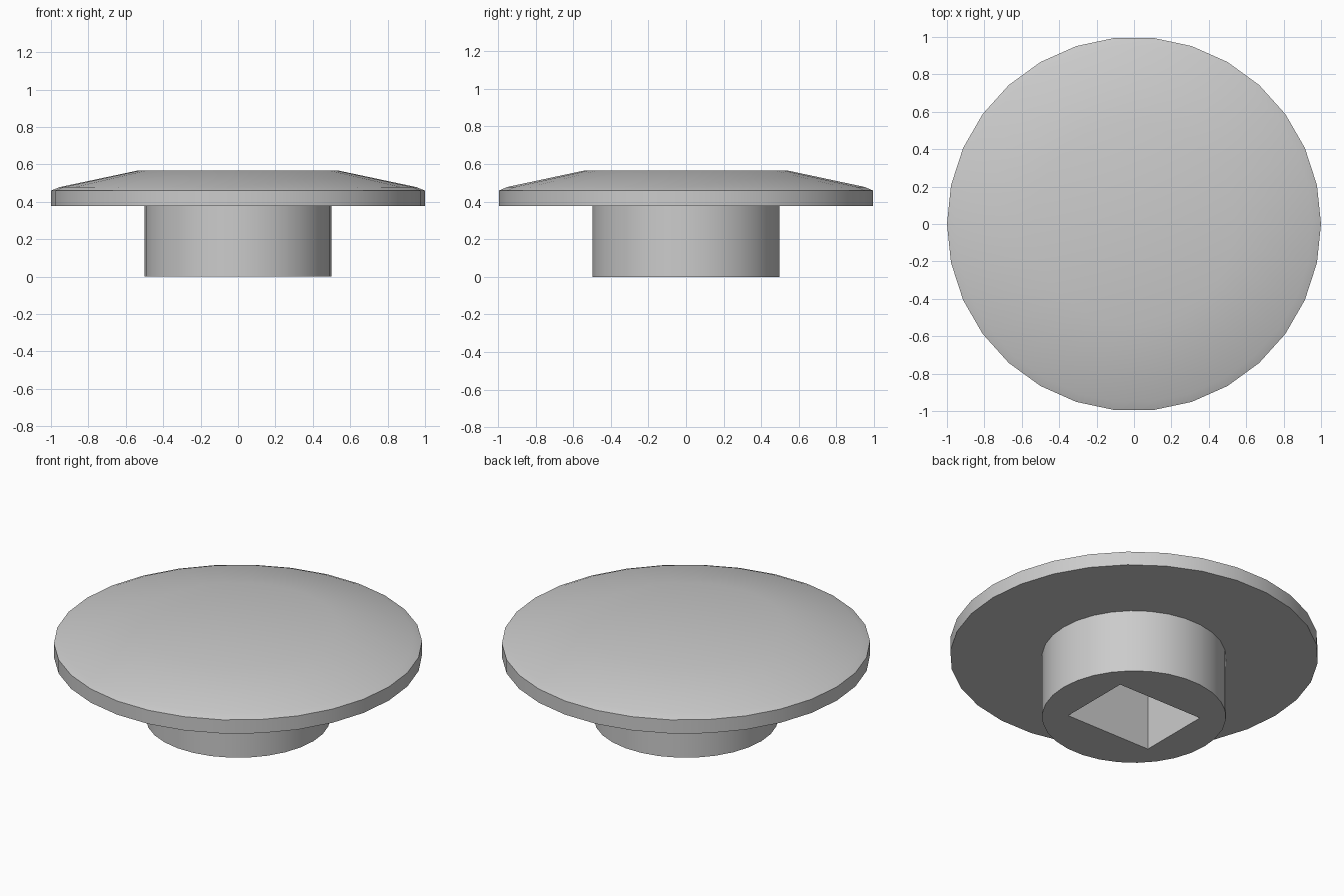
import bpy
import bmesh
from math import cos, sin, tau, radians

cube = bpy.data.objects.get("Cube")
if cube:
    bpy.data.objects.remove(cube, do_unlink=True)

SIDES = 30
FLANGE_Z = 0.377

# Material
grey = bpy.data.materials.new("plain grey")
grey.use_nodes = True
grey.diffuse_color = (0.6, 0.6, 0.6, 1)
grey.node_tree.nodes["Principled BSDF"].inputs["Base Color"].default_value = grey.diffuse_color


def add_object(name, bm):
    bmesh.ops.recalc_face_normals(bm, faces=bm.faces)
    mesh = bpy.data.meshes.new(name)
    bm.to_mesh(mesh)
    bm.free()
    mesh.materials.append(grey)
    obj = bpy.data.objects.new(name, mesh)
    bpy.context.collection.objects.link(obj)
    return obj


def lathe(name, profile):
    """Closed solid from (radius, height) points, capped at both ends."""
    bm = bmesh.new()
    rings = [[bm.verts.new((r * cos(tau * i / SIDES), r * sin(tau * i / SIDES), z))
              for i in range(SIDES)] for r, z in profile]
    for low, high in zip(rings, rings[1:]):
        for i in range(SIDES):
            j = (i + 1) % SIDES
            bm.faces.new((low[i], low[j], high[j], high[i]))
    bm.faces.new(rings[0][::-1])
    bm.faces.new(rings[-1])
    return add_object(name, bm)


def select_only(obj):
    bpy.ops.object.select_all(action="DESELECT")
    obj.select_set(True)
    bpy.context.view_layer.objects.active = obj


# Wide disc with a softened rim and a shallow sloping top
disc = lathe("disc_cap", [(1, FLANGE_Z), (1, 0.459), (0.955, 0.478), (0.54, 0.566)])

# Round stem below the disc
stem = lathe("stem", [(0.5, 0), (0.5, FLANGE_Z)])

# Rectangular socket cut through the stem, closed by the disc above
bm = bmesh.new()
bmesh.ops.create_cube(bm, size=1)
bmesh.ops.scale(bm, vec=(0.565, 0.44, 2), verts=bm.verts)
cutter = add_object("socket_cutter", bm)
cutter.hide_render = True
cut = stem.modifiers.new("socket", "BOOLEAN")
cut.operation = "DIFFERENCE"
cut.solver = "EXACT"
cut.object = cutter
select_only(stem)
bpy.ops.object.modifier_apply(modifier=cut.name)
bpy.data.objects.remove(cutter, do_unlink=True)

# Smooth shading with crisp corners
for part in (disc, stem):
    select_only(part)
    bpy.ops.object.shade_smooth_by_angle(angle=radians(30))
